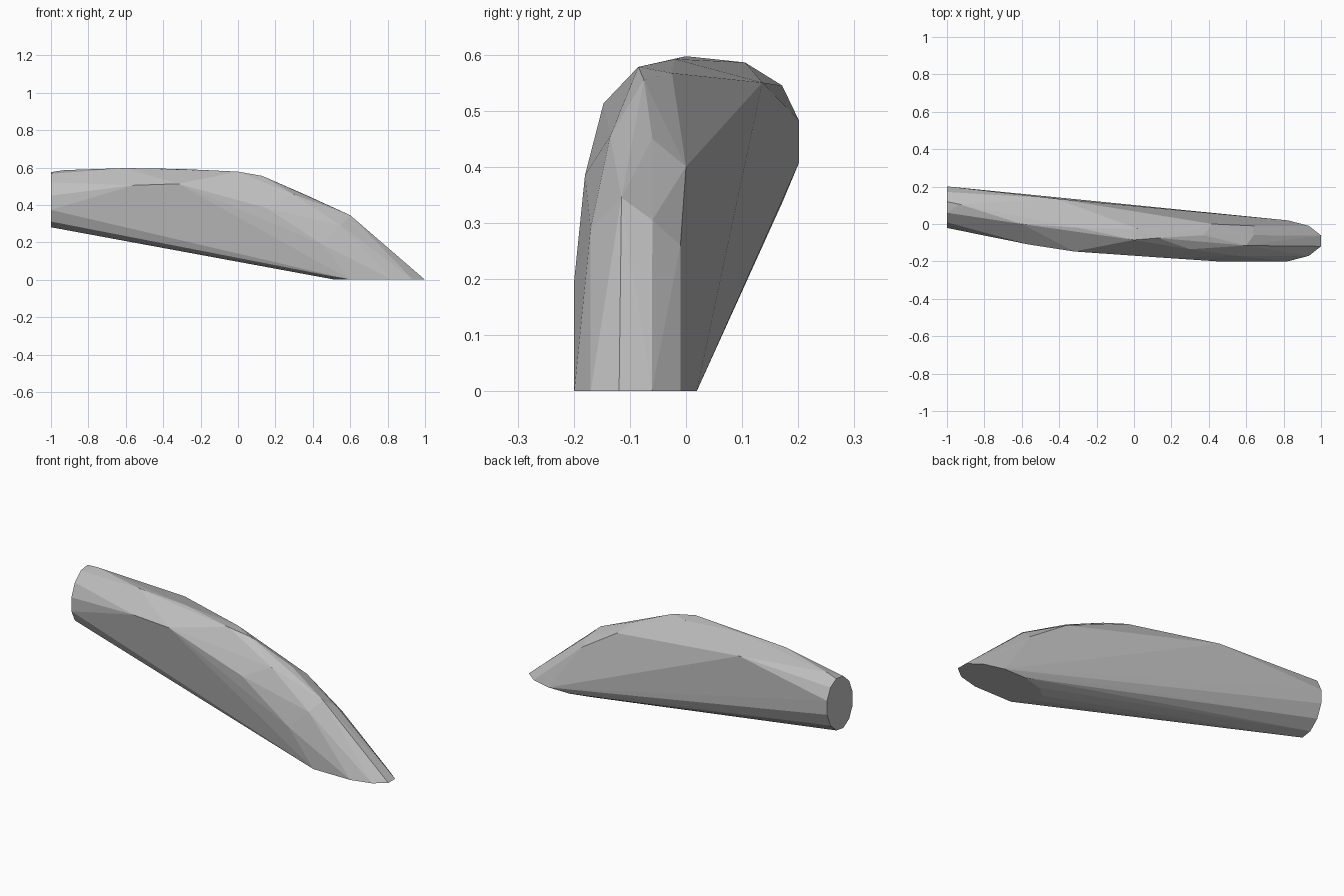
import bpy
import bmesh
from math import cos, sin, pi
from mathutils import Vector

default_cube = bpy.data.objects.get("Cube")
if default_cube:
    bpy.data.objects.remove(default_cube, do_unlink=True)


def make_material(name, colour):
    material = bpy.data.materials.new(name)
    material.use_nodes = True
    material.diffuse_color = colour
    material.node_tree.nodes["Principled BSDF"].inputs["Base Color"].default_value = colour
    return material


def oval(radius_a, radius_b, sides=12):
    """Outline of an oval with flat sides facing along both axes."""
    for step in range(sides):
        angle = (step + 0.5) * 2 * pi / sides
        yield radius_a * cos(angle), radius_b * sin(angle)


# Upright flat cap at the high end, slightly skewed
cap = [Vector((-1, 0.09 + a, 0.428 + b + 0.15 * a)) for a, b in oval(0.115, 0.148)]

# Flat foot on the ground at the low end
foot = [Vector((0.76 + a, -0.09 + b, 0)) for a, b in oval(0.248, 0.113)]

# Facet corners along the arched back of the shell
crown = [
    (-0.93, 0.105, 0.586), (-0.6, 0.0, 0.597), (-0.3, -0.02, 0.592),
    (0.0, -0.085, 0.578), (0.02, -0.025, 0.567), (0.13, -0.075, 0.555),
    (0.37, -0.06, 0.45), (0.6, -0.115, 0.345), (0.64, -0.06, 0.305),
]

# Facet corners on the front flank
front_flank = [
    (-0.56, -0.11, 0.505), (-0.32, -0.147, 0.513), (0.15, -0.18, 0.385),
    (0.3, -0.135, 0.455), (0.45, -0.2, 0.19), (0.55, -0.17, 0.29),
    (0.78, -0.195, 0.0), (0.6, -0.2, 0.0),
]

# Facet corners on the rear flank
rear_flank = [(-0.42, 0.136, 0.55), (0.42, 0.0, 0.4), (0.64, -0.01, 0.26)]

# Wrap one tight faceted skin around all the corners
bm = bmesh.new()
for corner in cap + foot + crown + front_flank + rear_flank:
    bm.verts.new(corner)
hull = bmesh.ops.convex_hull(bm, input=bm.verts)
loose = [v for v in bm.verts if not v.link_faces]
bmesh.ops.delete(bm, geom=loose, context="VERTS")
bmesh.ops.dissolve_limit(bm, angle_limit=0.01, verts=bm.verts, edges=bm.edges)
bmesh.ops.recalc_face_normals(bm, faces=bm.faces)

mesh = bpy.data.meshes.new("faceted_shell")
bm.to_mesh(mesh)
bm.free()
mesh.materials.append(make_material("plain grey", (0.52, 0.52, 0.52, 1)))
shell = bpy.data.objects.new("faceted_shell", mesh)
bpy.context.collection.objects.link(shell)
